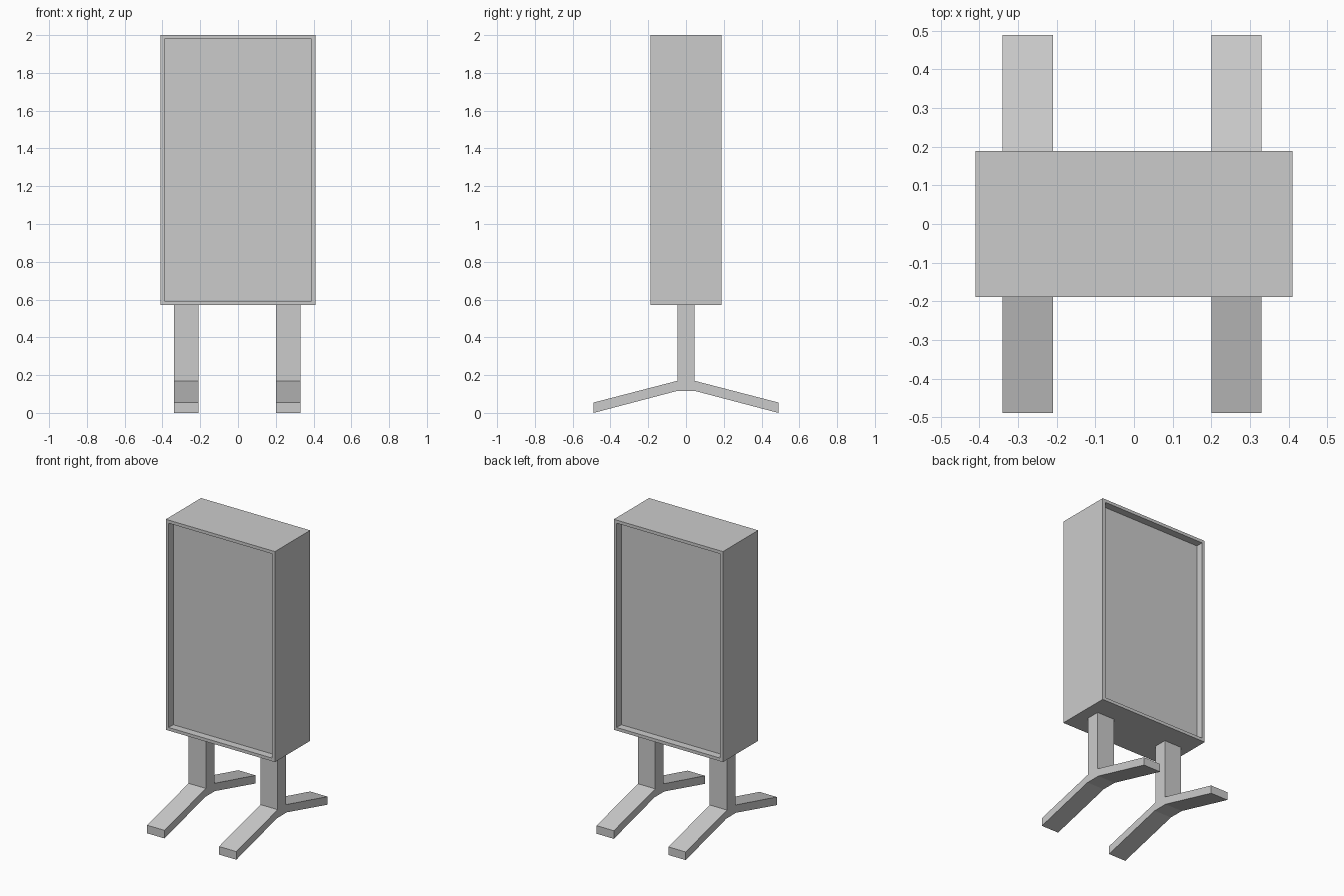
import bpy, bmesh
from mathutils import Matrix, Vector

if "Cube" in bpy.data.objects:
    bpy.data.objects.remove(bpy.data.objects["Cube"])


def finish(name, bm):
    bmesh.ops.recalc_face_normals(bm, faces=bm.faces)
    mesh = bpy.data.meshes.new(name)
    bm.to_mesh(mesh)
    bm.free()
    obj = bpy.data.objects.new(name, mesh)
    bpy.context.collection.objects.link(obj)
    return obj


# Display cabinet: box with a recessed panel on the front and back
WIDTH, DEPTH, BOTTOM, TOP = 0.82, 0.378, 0.57, 2.0
FRAME, RECESS = 0.03, 0.05
bm = bmesh.new()
bmesh.ops.create_cube(bm, size=1)
bmesh.ops.scale(bm, vec=(WIDTH, DEPTH, TOP - BOTTOM), verts=bm.verts)
bmesh.ops.translate(bm, vec=(0, 0, (TOP + BOTTOM) / 2), verts=bm.verts)
bm.normal_update()
for panel in [f for f in bm.faces if abs(f.normal.y) > 0.9]:
    inward = -panel.normal.copy() * RECESS
    bmesh.ops.inset_individual(bm, faces=[panel], thickness=FRAME)
    inner = bmesh.ops.extrude_discrete_faces(bm, faces=[panel])["faces"][0]
    bmesh.ops.translate(bm, vec=inward, verts=inner.verts)
finish("display_cabinet", bm)

# Legs: upright post with two splayed feet, one side profile (y, z) mirrored
half = [(0.045, 0.57), (0.045, 0.17), (0.489, 0.055), (0.489, 0.0), (0.052, 0.115)]
profile = half + [(-y, z) for y, z in reversed(half)]


def leg(name, x0, x1):
    bm = bmesh.new()
    face = bm.faces.new([bm.verts.new((x0, y, z)) for y, z in profile])
    side = bmesh.ops.extrude_face_region(bm, geom=[face])["geom"]
    bmesh.ops.translate(bm, vec=(x1 - x0, 0, 0),
                        verts=[v for v in side if isinstance(v, bmesh.types.BMVert)])
    finish(name, bm)


leg("left_leg", -0.34, -0.21)
leg("right_leg", 0.20, 0.33)
